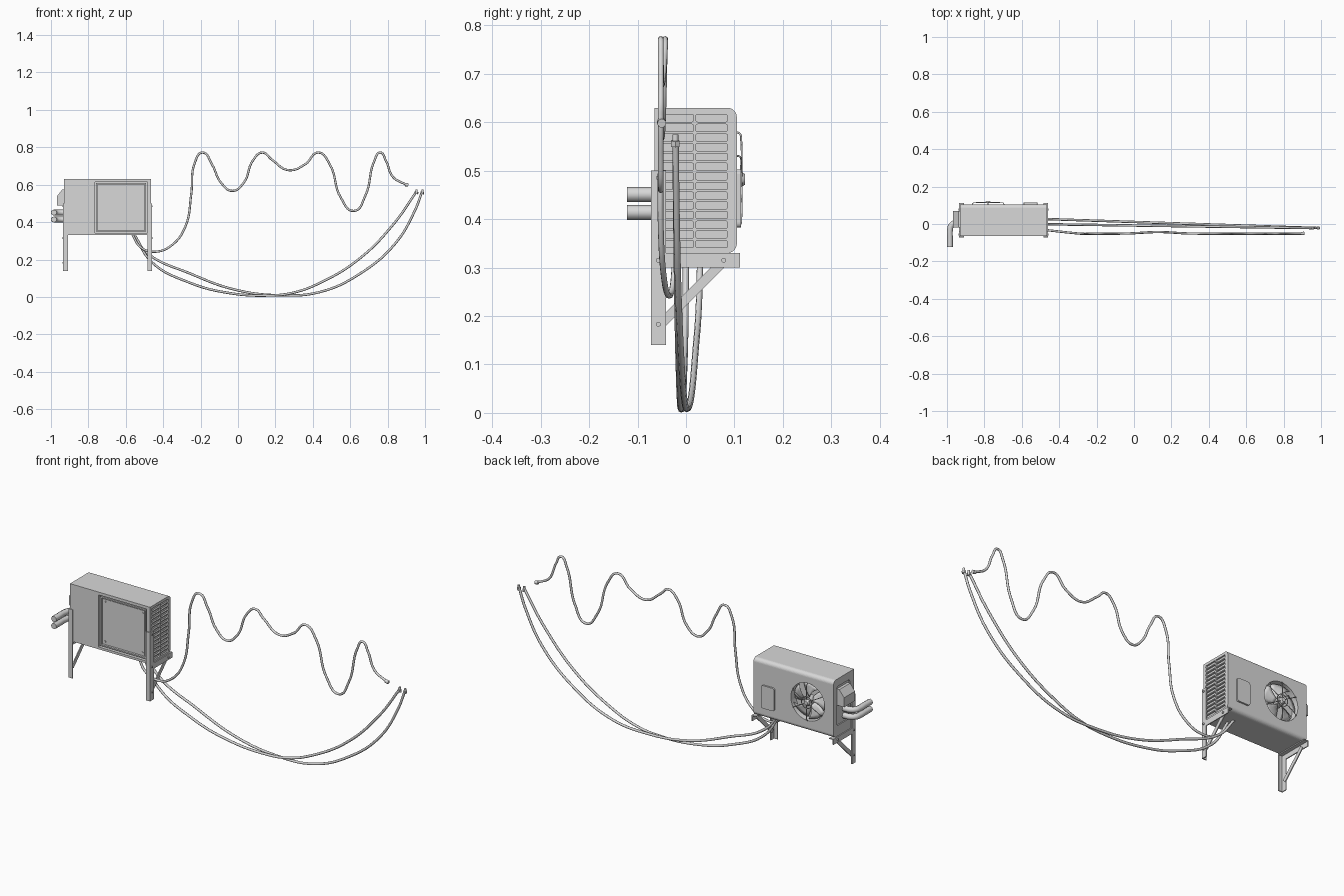
import bpy, bmesh
from math import sin, cos, pi, exp, radians
from mathutils import Vector, Matrix

if "Cube" in bpy.data.objects:
    bpy.data.objects.remove(bpy.data.objects["Cube"], do_unlink=True)

light_grey = bpy.data.materials.new("light grey")
light_grey.use_nodes = True
light_grey.diffuse_color = (0.69, 0.69, 0.69, 1)
light_grey.node_tree.nodes["Principled BSDF"].inputs["Base Color"].default_value = light_grey.diffuse_color


def finish(name, bm, smooth=False):
    mesh = bpy.data.meshes.new(name)
    bm.to_mesh(mesh)
    bm.free()
    ob = bpy.data.objects.new(name, mesh)
    bpy.context.collection.objects.link(ob)
    mesh.materials.append(light_grey)
    if smooth:
        bpy.ops.object.select_all(action="DESELECT")
        ob.select_set(True)
        bpy.context.view_layer.objects.active = ob
        bpy.ops.object.shade_smooth_by_angle(angle=radians(40))
    return ob


def add_box(bm, x, y, z, round_axis=None, radius=0.006):
    """Box from three (min, max) ranges; edges along round_axis can be rounded."""
    size = [r[1] - r[0] for r in (x, y, z)]
    mid = [(r[1] + r[0]) / 2 for r in (x, y, z)]
    vs = bmesh.ops.create_cube(bm, size=1, matrix=Matrix.Translation(mid) @ Matrix.Diagonal((*size, 1)))["verts"]
    if round_axis is not None:
        edges = {e for v in vs for e in v.link_edges
                 if abs((e.verts[0].co - e.verts[1].co)[round_axis]) > size[round_axis] / 2}
        bmesh.ops.bevel(bm, geom=list(edges), offset=radius, segments=4, affect="EDGES", profile=0.5)
    return vs


def box(name, x, y, z, **kw):
    bm = bmesh.new()
    add_box(bm, x, y, z, **kw)
    return finish(name, bm)


def rod(name, a, b, r, sides=16, tip=1):
    """Cylinder from a to b; tip scales the far radius."""
    a, b = Vector(a), Vector(b)
    turn = (b - a).to_track_quat("Z", "Y").to_matrix().to_4x4()
    bm = bmesh.new()
    bmesh.ops.create_cone(bm, cap_ends=True, segments=sides, radius1=r, radius2=r * tip,
                          depth=(b - a).length, matrix=Matrix.Translation((a + b) / 2) @ turn)
    return finish(name, bm, sides > 8)


def tube(name, points, r, cyclic=False):
    cu = bpy.data.curves.new(name, "CURVE")
    cu.dimensions = "3D"
    cu.bevel_depth, cu.bevel_resolution, cu.resolution_u = r, 2, 8
    cu.use_fill_caps = True
    sp = cu.splines.new("BEZIER")
    sp.bezier_points.add(len(points) - 1)
    sp.use_cyclic_u = cyclic
    for p, co in zip(sp.bezier_points, points):
        p.co = co
        p.handle_left_type = p.handle_right_type = "AUTO"
    ob = bpy.data.objects.new(name, cu)
    bpy.context.collection.objects.link(ob)
    cu.materials.append(light_grey)


def cut(target, cutter):
    cutter.hide_render = True
    cutter.hide_viewport = True
    m = target.modifiers.new(cutter.name, "BOOLEAN")
    m.operation, m.object, m.solver = "DIFFERENCE", cutter, "EXACT"


# Casing with rounded long edges at the fan side
LEFT, RIGHT, FRONT, BACK = -0.93, -0.465, -0.065, 0.105
bm = bmesh.new()
add_box(bm, (LEFT, RIGHT), (FRONT, BACK), (0.33, 0.63))
edges = [e for e in bm.edges if all(v.co.y > 0 for v in e.verts)
         and abs(e.verts[0].co.z - e.verts[1].co.z) < 0.01]
bmesh.ops.bevel(bm, geom=edges, offset=0.02, segments=8, affect="EDGES", profile=0.5)
casing = finish("casing", bm)

# Side vent slots
bm = bmesh.new()
for col in (-0.05, 0.02):
    for row in range(14):
        z = 0.341 + row * 0.02
        add_box(bm, (RIGHT - 0.008, RIGHT + 0.01), (col, col + 0.066), (z, z + 0.015), 0, 0.004)
cut(casing, finish("vent_cutter", bm))

# Recessed service panel with a stepped frame and screws
X0, X1, Z0, Z1 = -0.765, -0.485, 0.342, 0.615
cut(casing, box("panel_cutter", (X0, X1), (FRONT - 0.01, FRONT + 0.016), (Z0, Z1)))
bm = bmesh.new()
frame_y = (FRONT + 0.005, FRONT + 0.018)
for x in ((X0 + 0.007, X0 + 0.014), (X1 - 0.014, X1 - 0.007)):
    add_box(bm, x, frame_y, (Z0 + 0.007, Z1 - 0.007))
for z in ((Z0 + 0.007, Z0 + 0.014), (Z1 - 0.014, Z1 - 0.007)):
    add_box(bm, (X0 + 0.014, X1 - 0.014), frame_y, z)
finish("panel_frame", bm)
box("service_panel", (X0 + 0.019, X1 - 0.019), (FRONT + 0.011, FRONT + 0.018), (Z0 + 0.019, Z1 - 0.019))
for x in (X0 + 0.032, X1 - 0.032):
    for z in (Z0 + 0.032, Z1 - 0.032):
        rod("panel_screw", (x, FRONT + 0.012, z), (x, FRONT + 0.008, z), 0.005)

# Fan opening, blades and hub
CX, CZ, R = -0.78, 0.482, 0.098
cut(casing, rod("fan_cutter", (CX, BACK - 0.04, CZ), (CX, BACK + 0.02, CZ), R, sides=48))
rod("fan_hub", (CX, BACK - 0.042, CZ), (CX, BACK - 0.004, CZ), 0.022)
bm = bmesh.new()
for blade in range(5):
    rows = []
    for i in range(5):
        t = i / 4
        r = 0.018 + t * 0.075
        row = []
        for j in range(5):
            s = j / 4 - 0.5
            a = blade * 2 * pi / 5 + s * (0.8 + 0.3 * t) + 0.4 * t
            row.append(bm.verts.new((CX + r * cos(a), BACK - 0.018 + s * 0.018, CZ + r * sin(a))))
        rows.append(row)
    for p, q in zip(rows, rows[1:]):
        for j in range(4):
            bm.faces.new((p[j], p[j + 1], q[j + 1], q[j]))
blades = finish("fan_blades", bm, True)
blades.modifiers.new("thickness", "SOLIDIFY").thickness = 0.002


# Wire guard: hooked spokes, ring and centre cap
def polar(r, a, y):
    return (CX + r * cos(a), BACK + y, CZ + r * sin(a))


for k in range(6):
    a = k * pi / 3 + pi / 6
    tube("guard_spoke", [polar(R, a, 0), polar(R - 0.005, a, 0.007),
                         polar(0.08, a, 0.009), polar(0.01, a, 0.01)], 0.002)
tube("guard_ring", [polar(0.03, k * pi / 6, 0.009) for k in range(12)], 0.002, True)
rod("guard_cap", polar(0, 0, 0.006), polar(0, 0, 0.017), 0.018, tip=0.6)

# Raised access plate beside the fan
box("access_plate", (-0.59, -0.515), (BACK - 0.002, BACK + 0.009), (0.383, 0.503), round_axis=1, radius=0.01)

# Valve cover with sloping top inside a shallow recess
cut(casing, box("valve_cutter", (LEFT - 0.01, LEFT + 0.006), (-0.03, 0.078), (0.385, 0.59),
                round_axis=0, radius=0.012))
bm = bmesh.new()
cover_x, cover_y = (LEFT - 0.037, LEFT + 0.008), (-0.02, 0.07)
add_box(bm, cover_x, cover_y, (0.49, 0.54))
for v in add_box(bm, cover_x, cover_y, (0.54, 0.575)):
    if v.co.x < LEFT and v.co.z > 0.56:
        v.co.x += 0.028
finish("valve_cover", bm)

# Elbow pipes
for z in (0.414, 0.451):
    tube("elbow_pipe", [(LEFT + 0.01, 0.01, z), (-0.957, 0.006, z), (-0.977, -0.008, z),
                        (-0.984, -0.035, z), (-0.984, -0.08, z), (-0.984, -0.122, z)], 0.0155)

# Wall brackets: angle-iron leg, arm, brace and bolts on each side
for side, wall in ((-1, LEFT), (1, RIGHT)):
    plate = tuple(sorted((wall, wall + side * 0.005)))
    flange = tuple(sorted((wall - side * 0.02, wall + side * 0.005)))
    box("bracket_leg_side", plate, (-0.072, -0.041), (0.14, 0.5))
    box("bracket_leg_face", flange, (-0.072, -0.067), (0.14, 0.5))
    box("bracket_arm_side", plate, (-0.072, 0.112), (0.3, 0.33))
    box("bracket_arm_top", flange, (-0.072, 0.112), (0.325, 0.33))
    bm = bmesh.new()
    vs = add_box(bm, (-0.0025, 0.0025), (-0.088, 0.088), (-0.01, 0.01))
    place = Matrix.Translation((wall - side * 0.0025, 0.0125, 0.2475)) @ Matrix.Rotation(pi / 4, 4, "X")
    bmesh.ops.transform(bm, matrix=place, verts=vs)
    finish("bracket_brace", bm)
    for y, z in ((-0.057, 0.315), (0.078, 0.315), (-0.057, 0.183), (-0.057, 0.485)):
        rod("bracket_bolt", (wall, y, z), (wall + side * 0.009, y, z), 0.005)


def sagging(name, path, depth, r):
    """Hose through (x, z) points, its y given by depth(x)."""
    tube(name, [(x, depth(x), z) for x, z in path], r)


# Two refrigerant lines that cross at the lowest point
sagging("refrigerant_line_rear", [(-0.565, 0.335), (-0.48, 0.23), (-0.26, 0.127), (-0.02, 0.04),
        (0.22, 0.009), (0.44, 0.027), (0.65, 0.123), (0.84, 0.285), (0.945, 0.46), (0.985, 0.565)],
        lambda x: 0.011 - 0.033 * x, 0.0065)
sagging("refrigerant_line_front", [(-0.555, 0.335), (-0.46, 0.185), (-0.26, 0.077), (-0.06, 0.023),
        (0.17, 0.008), (0.3, 0.024), (0.44, 0.076), (0.65, 0.205), (0.84, 0.4), (0.955, 0.565)],
        lambda x: -0.008 - 0.0145 * x, 0.0065)
for x in (0.955, 0.986):
    rod("line_nut", (x - 0.002, -0.022, 0.55), (x, -0.022, 0.562), 0.01, sides=6)
    rod("line_tip", (x, -0.022, 0.56), (x, -0.022, 0.575), 0.006)

# Wavy power cable with end fitting
sagging("power_cable", [
    (-0.565, 0.335), (-0.52, 0.265), (-0.44, 0.242), (-0.35, 0.28), (-0.28, 0.38), (-0.25, 0.55),
    (-0.23, 0.72), (-0.19, 0.772), (-0.14, 0.71), (-0.09, 0.61), (-0.03, 0.567), (0.03, 0.61),
    (0.08, 0.73), (0.13, 0.772), (0.18, 0.735), (0.27, 0.678), (0.36, 0.71), (0.43, 0.772),
    (0.49, 0.71), (0.55, 0.53), (0.62, 0.46), (0.68, 0.54), (0.73, 0.73), (0.76, 0.772),
    (0.79, 0.73), (0.83, 0.64), (0.9, 0.6)],
    lambda x: max(-0.052, -0.022 - 0.11 * (x + 0.565)) + 0.009 * exp(-((x - 0.13) / 0.12) ** 2), 0.006)
rod("cable_end", (0.893, -0.051, 0.601), (0.91, -0.05, 0.598), 0.009)
